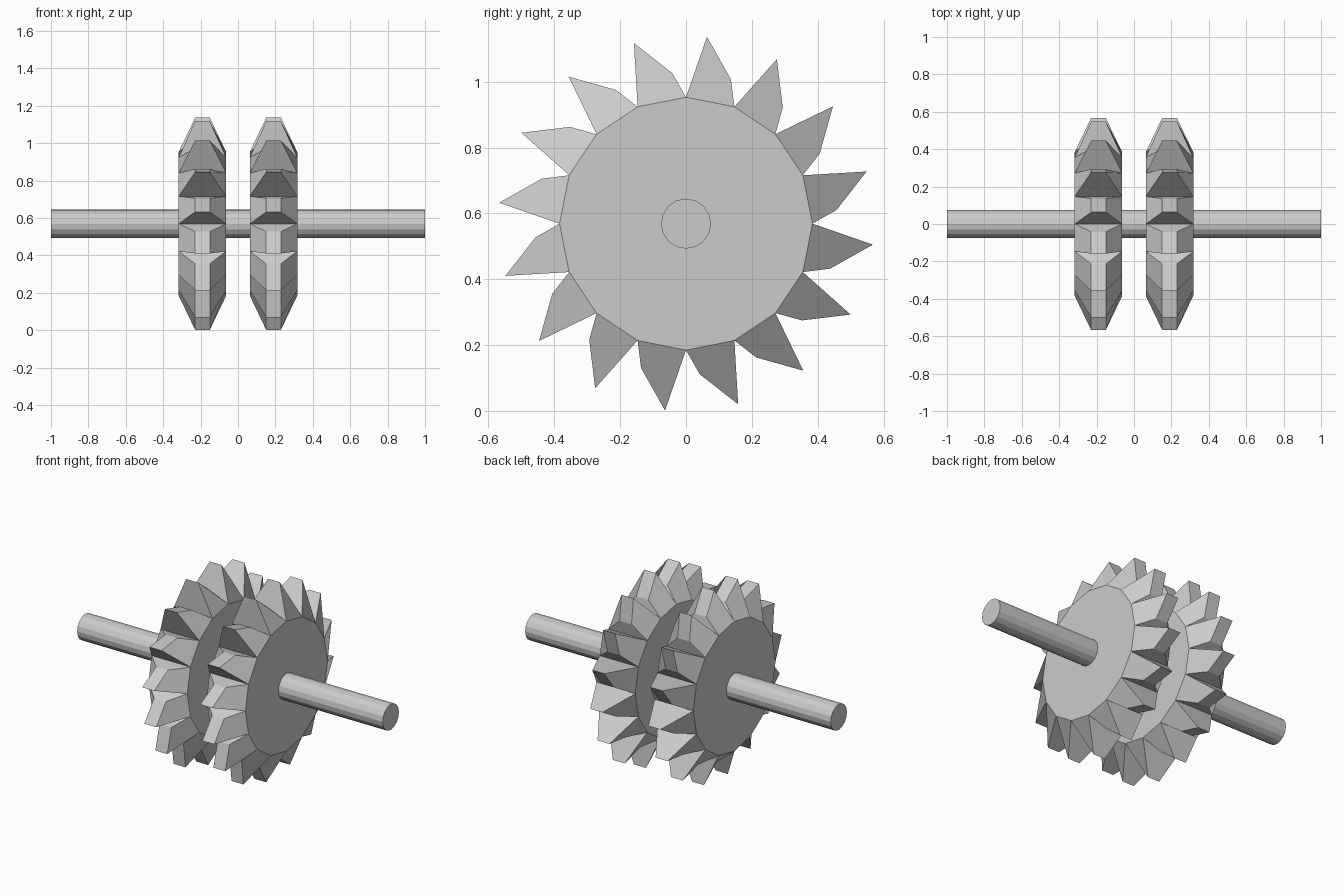
import bpy
import bmesh
from math import radians, sin, cos, pi
from mathutils import Vector

if "Cube" in bpy.data.objects:
    bpy.data.objects.remove(bpy.data.objects["Cube"], do_unlink=True)

SIDES = 16
STEP = 2 * pi / SIDES
AXLE_Z = 0.569
DISC_R, DISC_HALF = 0.384, 0.127
TIP_R, TIP_TURN = 0.571, radians(6.4)
HEEL_R, HEEL_TURN = 0.459, radians(17.3)
TOP_HALF = 0.039

steel = bpy.data.materials.new("grey steel")
steel.use_nodes = True
steel.diffuse_color = (0.6, 0.6, 0.6, 1)
steel.node_tree.nodes["Principled BSDF"].inputs["Base Color"].default_value = steel.diffuse_color


def polar(x, radius, turn):
    """Point on a circle around the axle, turned from straight up towards +y."""
    return Vector((x, radius * sin(turn), radius * cos(turn)))


def finish(bm, name, x):
    bmesh.ops.recalc_face_normals(bm, faces=bm.faces)
    mesh = bpy.data.meshes.new(name)
    bm.to_mesh(mesh)
    bm.free()
    mesh.materials.append(steel)
    obj = bpy.data.objects.new(name, mesh)
    obj.location = (x, 0, AXLE_Z)
    bpy.context.collection.objects.link(obj)


def prism(bm, radius, half):
    """Closed drum along x; returns its side faces in order."""
    rings = [[bm.verts.new(polar(x, radius, i * STEP)) for i in range(SIDES)]
             for x in (-half, half)]
    for ring in rings:
        bm.faces.new(ring)
    a, b = rings
    return [bm.faces.new((a[i], a[(i + 1) % SIDES], b[(i + 1) % SIDES], b[i]))
            for i in range(SIDES)]


# Toothed rotors: each drum side is drawn out into a raked, tapered tooth
for name, x in (("left_rotor", 0.19), ("right_rotor", -0.19)):
    bm = bmesh.new()
    for i, side in enumerate(prism(bm, DISC_R, DISC_HALF)):
        base = list(side.verts)
        bm.faces.remove(side)
        tip, heel = (TIP_R, i * STEP + TIP_TURN), (HEEL_R, i * STEP + HEEL_TURN)
        top = [bm.verts.new(polar(px, *point)) for px, point in (
            (-TOP_HALF, tip), (-TOP_HALF, heel), (TOP_HALF, heel), (TOP_HALF, tip))]
        bm.faces.new(top)
        for j in range(4):
            k = (j + 1) % 4
            bm.faces.new((base[j], base[k], top[k], top[j]))
    finish(bm, name, x)

# Axle through both rotors
bm = bmesh.new()
prism(bm, 0.076, 1.0)
finish(bm, "axle", 0)
